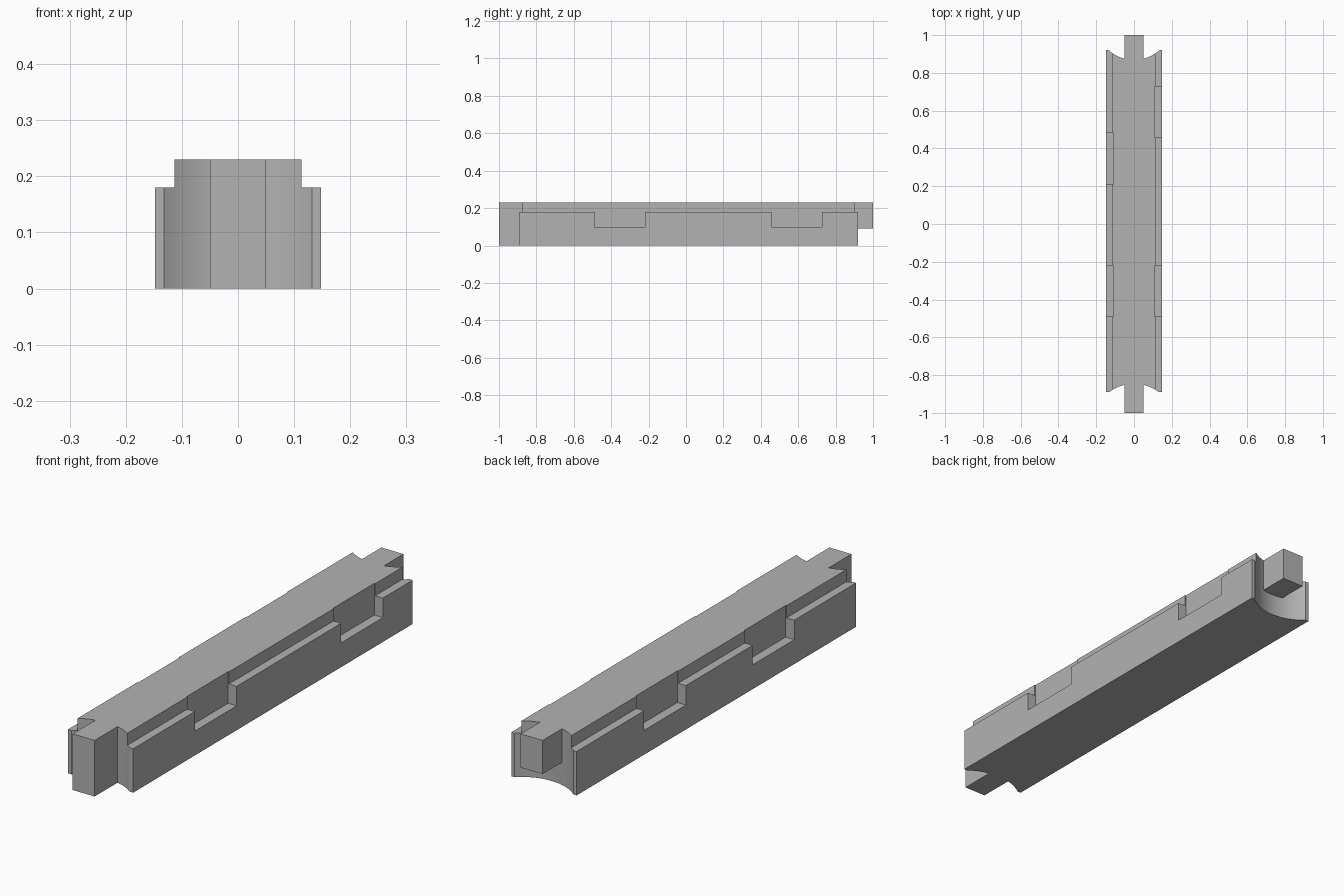
import bpy
import bmesh
from math import sqrt
from mathutils import Vector

if "Cube" in bpy.data.objects:
    bpy.data.objects.remove(bpy.data.objects["Cube"], do_unlink=True)

gray = bpy.data.materials.new("stone_gray")
gray.use_nodes = True
gray.diffuse_color = (0.45, 0.45, 0.45, 1)
gray.node_tree.nodes["Principled BSDF"].inputs["Base Color"].default_value = gray.diffuse_color


def prism(name, points, direction):
    """Extrude a planar outline into a closed solid."""
    bm = bmesh.new()
    face = bm.faces.new([bm.verts.new(p) for p in points])
    moved = bmesh.ops.extrude_face_region(bm, geom=[face])["geom"]
    verts = [v for v in moved if isinstance(v, bmesh.types.BMVert)]
    bmesh.ops.translate(bm, verts=verts, vec=Vector(direction))
    bmesh.ops.recalc_face_normals(bm, faces=bm.faces)
    mesh = bpy.data.meshes.new(name)
    bm.to_mesh(mesh)
    bm.free()
    mesh.materials.append(gray)
    ob = bpy.data.objects.new(name, mesh)
    bpy.context.collection.objects.link(ob)
    return ob


def box(name, x0, x1, y0, y1, z0, z1):
    outline = [(x0, y0, z0), (x1, y0, z0), (x1, y1, z0), (x0, y1, z0)]
    return prism(name, outline, (0, 0, z1 - z0))


def combine(target, tool, operation):
    """Apply a boolean and discard the tool solid."""
    mod = target.modifiers.new(operation, 'BOOLEAN')
    mod.operation = operation
    mod.solver = 'EXACT'
    mod.object = tool
    tool.hide_render = True
    bpy.context.view_layer.objects.active = target
    bpy.ops.object.modifier_apply(modifier=mod.name)
    bpy.data.objects.remove(tool, do_unlink=True)


HALF, TOP_HALF, SHOULDER, TOP = 0.148, 0.113, 0.18, 0.23
FRONT, BACK = -0.89, 0.92

# Beam with a stepped shoulder along both sides
right_half = [(HALF, 0), (HALF, SHOULDER), (TOP_HALF, SHOULDER), (TOP_HALF, TOP)]
section = right_half + [(-x, z) for x, z in reversed(right_half)]
beam = prism("beam", [(x, FRONT, z) for x, z in section], (0, BACK - FRONT, 0))


# Concave hollows across both ends
def hollow(end, sign, chord, radius):
    center = sqrt(radius ** 2 - chord ** 2)
    steps = 24
    xs = [chord * (2 * i / steps - 1) for i in range(steps + 1)]
    arc = [(x, end - sign * (sqrt(radius ** 2 - x * x) - center), -0.1) for x in xs]
    arc += [(chord, end + sign * 0.1, -0.1), (-chord, end + sign * 0.1, -0.1)]
    combine(beam, prism("end_cutter", arc, (0, 0, 0.5)), 'DIFFERENCE')


hollow(FRONT, -1, 0.132, 0.22)
hollow(BACK, 1, 0.134, 0.20)

# Rectangular notches in the shoulders, two on each side
for side, starts in ((1, (-0.49, 0.457)), (-1, (-0.49, 0.212))):
    for y in starts:
        x0, x1 = sorted((side * 0.109, side * 0.3))
        combine(beam, box("notch_cutter", x0, x1, y, y + 0.27, 0.1, 0.4), 'DIFFERENCE')

# Full height front tenon and raised back tenon
combine(beam, box("front_tenon", -0.05, 0.05, -1, -0.8, 0, TOP), 'UNION')
combine(beam, box("back_tenon", -0.05, 0.05, 0.8, 1, 0.092, TOP), 'UNION')

bpy.ops.object.select_all(action='DESELECT')
beam.select_set(True)
bpy.context.view_layer.objects.active = beam
bpy.ops.object.shade_smooth_by_angle(angle=0.35)
